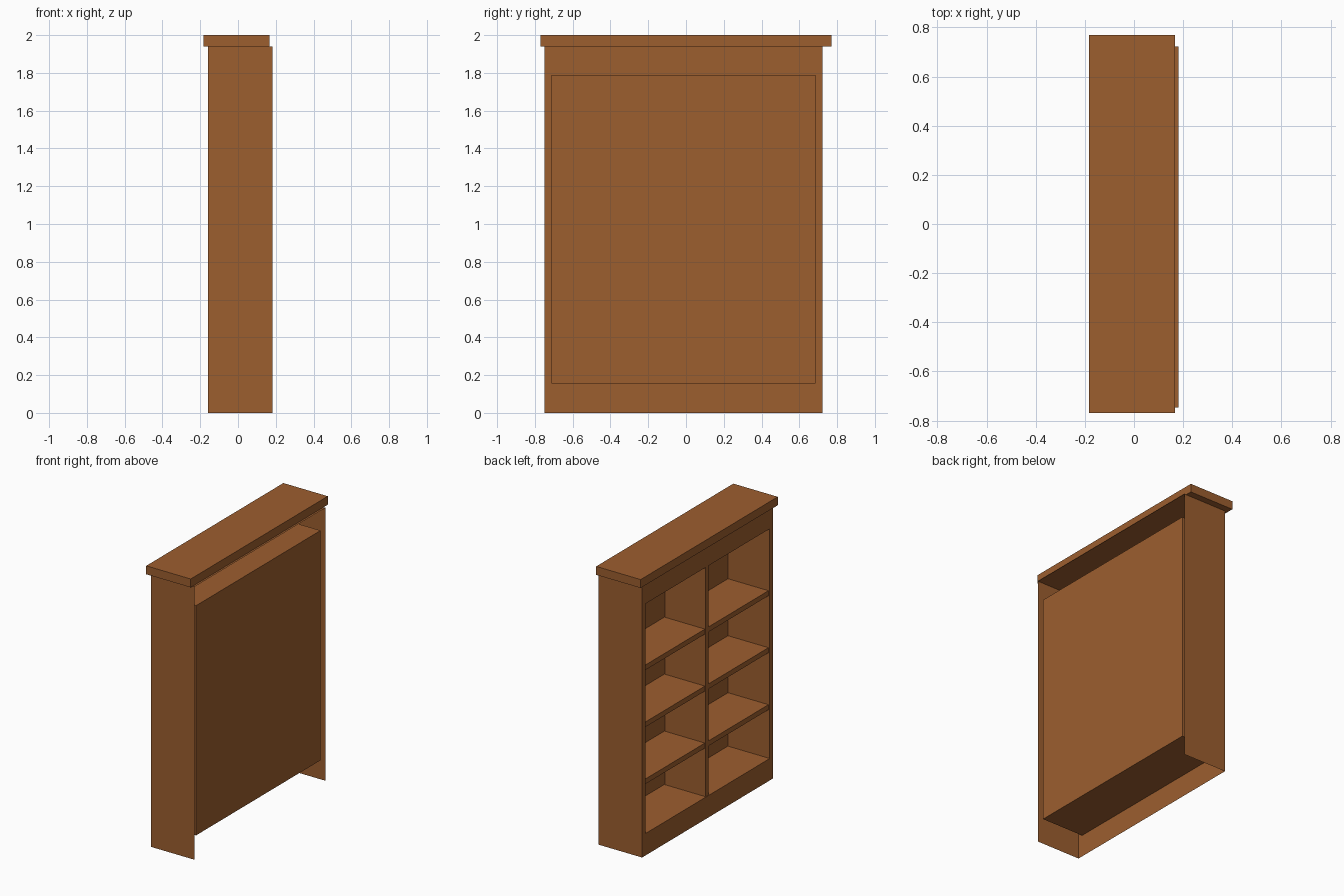
import bpy, bmesh

if "Cube" in bpy.data.objects:
    bpy.data.objects.remove(bpy.data.objects["Cube"])

wood = bpy.data.materials.new("brown_wood")
wood.diffuse_color = (0.335, 0.112, 0.028, 1)
wood.use_nodes = True
wood.node_tree.nodes["Principled BSDF"].inputs["Base Color"].default_value = wood.diffuse_color


def finish(name, bm):
    mesh = bpy.data.meshes.new(name)
    bm.to_mesh(mesh)
    bm.free()
    mesh.materials.append(wood)
    obj = bpy.data.objects.new(name, mesh)
    bpy.context.collection.objects.link(obj)


def box(name, x, y, z):
    bm = bmesh.new()
    bmesh.ops.create_cube(bm, size=1)
    for v in bm.verts:
        v.co = [r[0] if c < 0 else r[1] for c, r in zip(v.co, (x, y, z))]
    finish(name, bm)


Y_OUT, Z_OUT = (-0.748, 0.722), (0, 1.94)
Y_IN, Z_IN = (-0.712, 0.686), (0.156, 1.789)
X_FRONT, X_BACK, X_PANEL = -0.16, 0.182, 0.169

# Cabinet shell: thin sides, top, front frame and recessed compartment;
# hollow behind and open underneath
bm = bmesh.new()


def ring(x, y, z):
    return [bm.verts.new((x, a, b)) for a, b in
            ((y[0], z[0]), (y[1], z[0]), (y[1], z[1]), (y[0], z[1]))]


rings = [ring(X_BACK, Y_OUT, Z_OUT), ring(X_FRONT, Y_OUT, Z_OUT),
         ring(X_FRONT, Y_IN, Z_IN), ring(X_PANEL, Y_IN, Z_IN)]
for k, (a, b) in enumerate(zip(rings, rings[1:])):
    for i in range(4):
        j = (i + 1) % 4
        if k == 0 and i == 0:      # open bottom
            continue
        bm.faces.new((a[i], b[i], b[j], a[j]))
bm.faces.new(rings[-1][::-1])      # back panel
finish("cabinet_shell", bm)

# Overhanging top board
box("top_board", (-0.1825, 0.167), (-0.77, 0.77), (1.94, 2.0))

# Centre divider
box("centre_divider", (-0.155, 0.165), (-0.029, 0.002), Z_IN)

# Shelves
for n, z in enumerate((0.518, 0.923, 1.328)):
    box(f"shelf_{n + 1}", (-0.15, X_PANEL - 0.001), Y_IN, (z - 0.018, z + 0.018))
